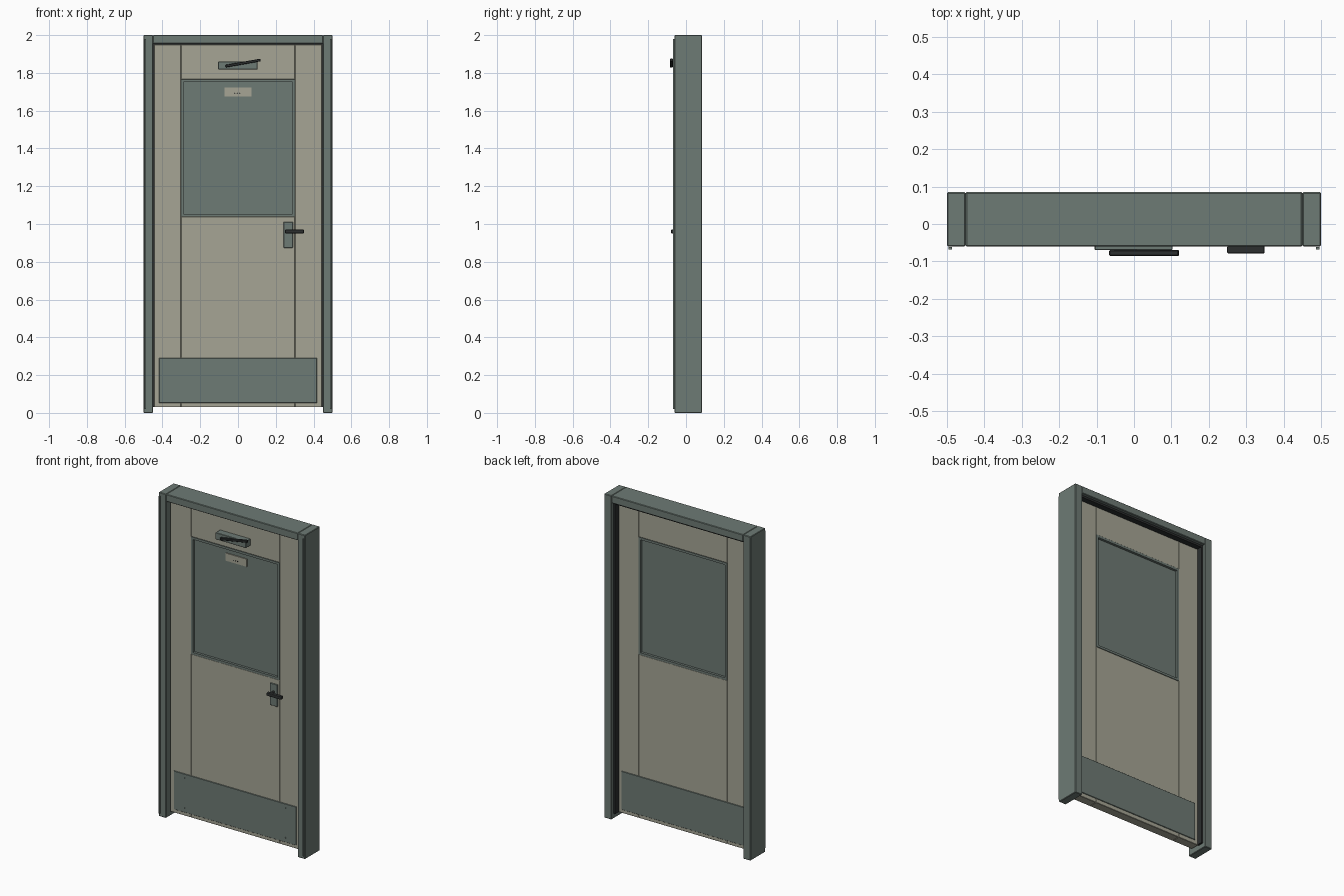
import bpy, bmesh, math
from mathutils import Matrix

if "Cube" in bpy.data.objects:
    bpy.data.objects.remove(bpy.data.objects["Cube"])


def material(name, rgb):
    m = bpy.data.materials.new(name)
    m.diffuse_color = (*rgb, 1)
    m.use_nodes = True
    m.node_tree.nodes["Principled BSDF"].inputs["Base Color"].default_value = m.diffuse_color
    return m


GREEN = material("grey_green", (0.155, 0.196, 0.176))
BEIGE = material("warm_beige", (0.38, 0.376, 0.30))
DARK = material("charcoal", (0.025, 0.028, 0.028))


def finish(name, bm, mat):
    mesh = bpy.data.meshes.new(name)
    bm.to_mesh(mesh)
    bm.free()
    mesh.materials.append(mat)
    ob = bpy.data.objects.new(name, mesh)
    bpy.context.collection.objects.link(ob)
    return ob


def box(name, x, y, z, mat, bevel=0.0, segments=1):
    """Box from (min, max) pairs along each axis."""
    bm = bmesh.new()
    size = [b - a for a, b in (x, y, z)]
    bmesh.ops.create_cube(bm, size=1, matrix=Matrix.Diagonal((*size, 1)))
    ob = finish(name, bm, mat)
    ob.location = [(a + b) / 2 for a, b in (x, y, z)]
    if bevel:
        mod = ob.modifiers.new("edge", 'BEVEL')
        mod.width = bevel
        mod.segments = segments
    return ob


def disc(name, x, y, z, radius, depth, mat, sides=12):
    """Cylinder lying along the y axis."""
    bm = bmesh.new()
    bmesh.ops.create_cone(bm, cap_ends=True, segments=sides, radius1=radius,
                          radius2=radius, depth=depth,
                          matrix=Matrix.Rotation(math.pi / 2, 4, 'X'))
    ob = finish(name, bm, mat)
    ob.location = (x, y, z)
    return ob


FRAME_Y = (-0.06, 0.085)
DOOR_Y = (-0.025, 0.03)
SEAL_Y = (0.03, 0.065)

# Frame header and the seal under it
box("frame_header", (-0.45, 0.45), FRAME_Y, (1.955, 2.0), GREEN, 0.003)
box("top_seal", (-0.45, 0.45), SEAL_Y, (1.943, 1.956), DARK)

for side, s in (("left", -1), ("right", 1)):
    def span(a, b):
        return tuple(sorted((s * a, s * b)))
    # Jamb, front trim strip, seal, door stile and window side bead
    box(side + "_jamb", span(0.45, 0.5), FRAME_Y, (0, 2), GREEN, 0.003)
    box(side + "_trim_strip", span(0.487, 0.496), (-0.068, -0.062), (0.02, 1.98), GREEN)
    box(side + "_seal", span(0.438, 0.451), SEAL_Y, (0.03, 1.945), DARK)
    box(side + "_stile", span(0.302, 0.445), DOOR_Y, (0.03, 1.95), BEIGE, 0.002)
    box(side + "_window_bead", span(0.288, 0.302), (-0.027, 0.032), (1.04, 1.765), GREEN)

# Door panels between the stiles
box("lower_panel", (-0.302, 0.302), DOOR_Y, (0.03, 1.04), BEIGE, 0.002)
box("top_rail", (-0.302, 0.302), DOOR_Y, (1.765, 1.95), BEIGE, 0.002)

# Window
box("window_pane", (-0.29, 0.29), (-0.012, 0.017), (1.05, 1.755), GREEN)
box("lower_window_bead", (-0.288, 0.288), (-0.027, 0.032), (1.04, 1.054), GREEN)
box("upper_window_bead", (-0.288, 0.288), (-0.027, 0.032), (1.751, 1.765), GREEN)

# Small blank sign on the glass with three dots
box("sign_plate", (-0.072, 0.072), (-0.018, -0.012), (1.675, 1.722), BEIGE)
for i in (-1, 0, 1):
    disc("sign_dot", i * 0.013 - 0.004, -0.0185, 1.692, 0.003, 0.002, DARK, 8)

# Kick plates on both faces, with screws on the front
box("front_kick_plate", (-0.418, 0.418), (-0.031, -0.025), (0.053, 0.29), GREEN, 0.0015)
box("back_kick_plate", (-0.418, 0.418), (0.03, 0.036), (0.053, 0.29), GREEN, 0.0015)
for x in (-0.345, 0.345):
    for z in (0.08, 0.265):
        disc("kick_plate_screw", x, -0.0315, z, 0.004, 0.003, GREEN)

# Door closer and its sloping arm
box("closer_body", (-0.105, 0.103), (-0.07, -0.025), (1.818, 1.86), GREEN, 0.002)
arm = box("closer_arm", (-0.067, 0.121), (-0.085, -0.07), (1.845, 1.859), DARK, 0.002)
arm.rotation_euler.y = -math.radians(10)

# Handle plate, spindle and lever
box("handle_plate", (0.241, 0.291), (-0.033, -0.025), (0.874, 1.01), GREEN, 0.0015)
disc("handle_spindle", 0.266, -0.046, 0.96, 0.008, 0.03, DARK, 16)
box("handle_lever", (0.249, 0.349), (-0.079, -0.058), (0.95, 0.97), DARK, 0.004, 2)
